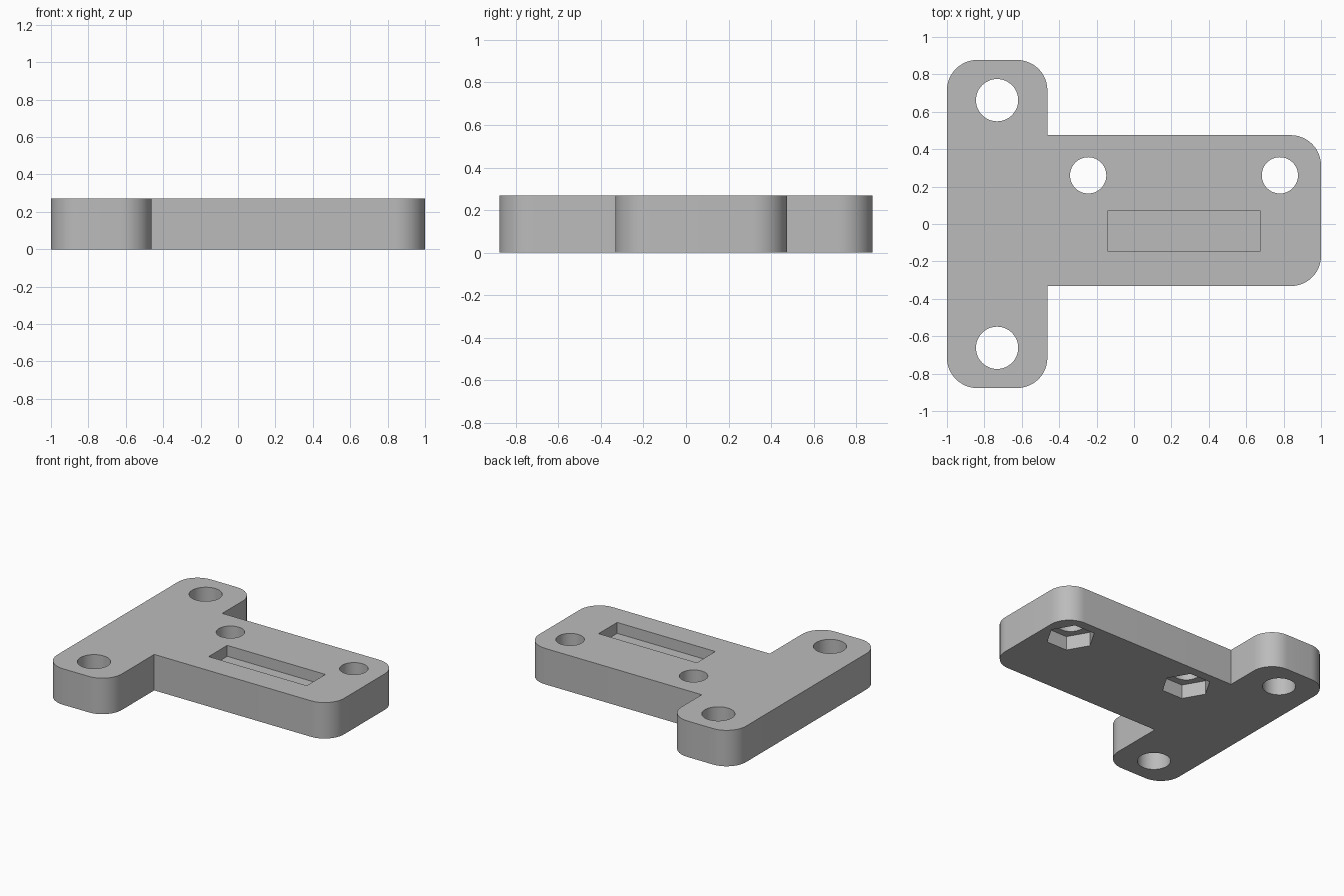
import bpy, bmesh, math

if "Cube" in bpy.data.objects:
    bpy.data.objects.remove(bpy.data.objects["Cube"], do_unlink=True)

THICK = 0.27
CORNER = 0.162

grey = bpy.data.materials.new("plain grey")
grey.use_nodes = True
GREY = (0.5, 0.5, 0.5, 1)
grey.diffuse_color = GREY
grey.node_tree.nodes["Principled BSDF"].inputs["Base Color"].default_value = GREY


def prism(name, points, z0, z1):
    """Extrude a closed outline from z0 to z1."""
    bm = bmesh.new()
    base = bm.faces.new([bm.verts.new((x, y, z0)) for x, y in points])
    top = bmesh.ops.extrude_face_region(bm, geom=[base])["geom"]
    moved = [v for v in top if isinstance(v, bmesh.types.BMVert)]
    bmesh.ops.translate(bm, verts=moved, vec=(0, 0, z1 - z0))
    bmesh.ops.recalc_face_normals(bm, faces=bm.faces)
    mesh = bpy.data.meshes.new(name)
    bm.to_mesh(mesh)
    bm.free()
    mesh.materials.append(grey)
    obj = bpy.data.objects.new(name, mesh)
    bpy.context.collection.objects.link(obj)
    return obj


def ring(x, y, radius, sides):
    return [(x + radius * math.cos(math.tau * i / sides),
             y + radius * math.sin(math.tau * i / sides)) for i in range(sides)]


def rounded(x, y, start, steps=12):
    """Quarter-round corner about a centre, counter-clockwise."""
    angles = [math.radians(start + 90 * i / steps) for i in range(steps + 1)]
    return [(x + CORNER * math.cos(a), y + CORNER * math.sin(a)) for a in angles]


# T-shaped plate outline: crossbar on the right, arm reaching left
bar_l, bar_r, bar_y = -1.0, -0.463, 0.877
arm_end, arm_lo, arm_hi = 1.0, -0.332, 0.475
c = CORNER
outline = (rounded(bar_l + c, -bar_y + c, 180) + rounded(bar_r - c, -bar_y + c, 270)
           + [(bar_r, arm_lo)]
           + rounded(arm_end - c, arm_lo + c, 270) + rounded(arm_end - c, arm_hi - c, 0)
           + [(bar_r, arm_hi)]
           + rounded(bar_r - c, bar_y - c, 0) + rounded(bar_l + c, bar_y - c, 90))
plate = prism("mounting_plate", outline, 0, THICK)

# Cutters: mounting holes, bolt holes with hexagonal nut pockets, top slot
cutters = []
for y in (-0.662, 0.662):
    cutters.append(prism("mounting_hole_cutter", ring(-0.732, y, 0.113, 48), -0.1, 0.4))
for x in (-0.245, 0.78):
    cutters.append(prism("bolt_hole_cutter", ring(x, 0.26, 0.097, 48), -0.1, 0.4))
    cutters.append(prism("nut_pocket_cutter", ring(x, 0.26, 0.17, 6), -0.1, 0.105))
slot = [(-0.14, -0.148), (0.675, -0.148), (0.675, 0.072), (-0.14, 0.072)]
cutters.append(prism("slot_cutter", slot, THICK - 0.082, 0.4))

bpy.context.view_layer.objects.active = plate
for cutter in cutters:
    mod = plate.modifiers.new(cutter.name, "BOOLEAN")
    mod.operation = "DIFFERENCE"
    mod.solver = "EXACT"
    mod.object = cutter
    bpy.ops.object.modifier_apply(modifier=mod.name)
    bpy.data.objects.remove(cutter, do_unlink=True)

# Smooth rounds, sharp rims
bpy.ops.object.select_all(action="DESELECT")
plate.select_set(True)
bpy.ops.object.shade_smooth_by_angle(angle=math.radians(30))
